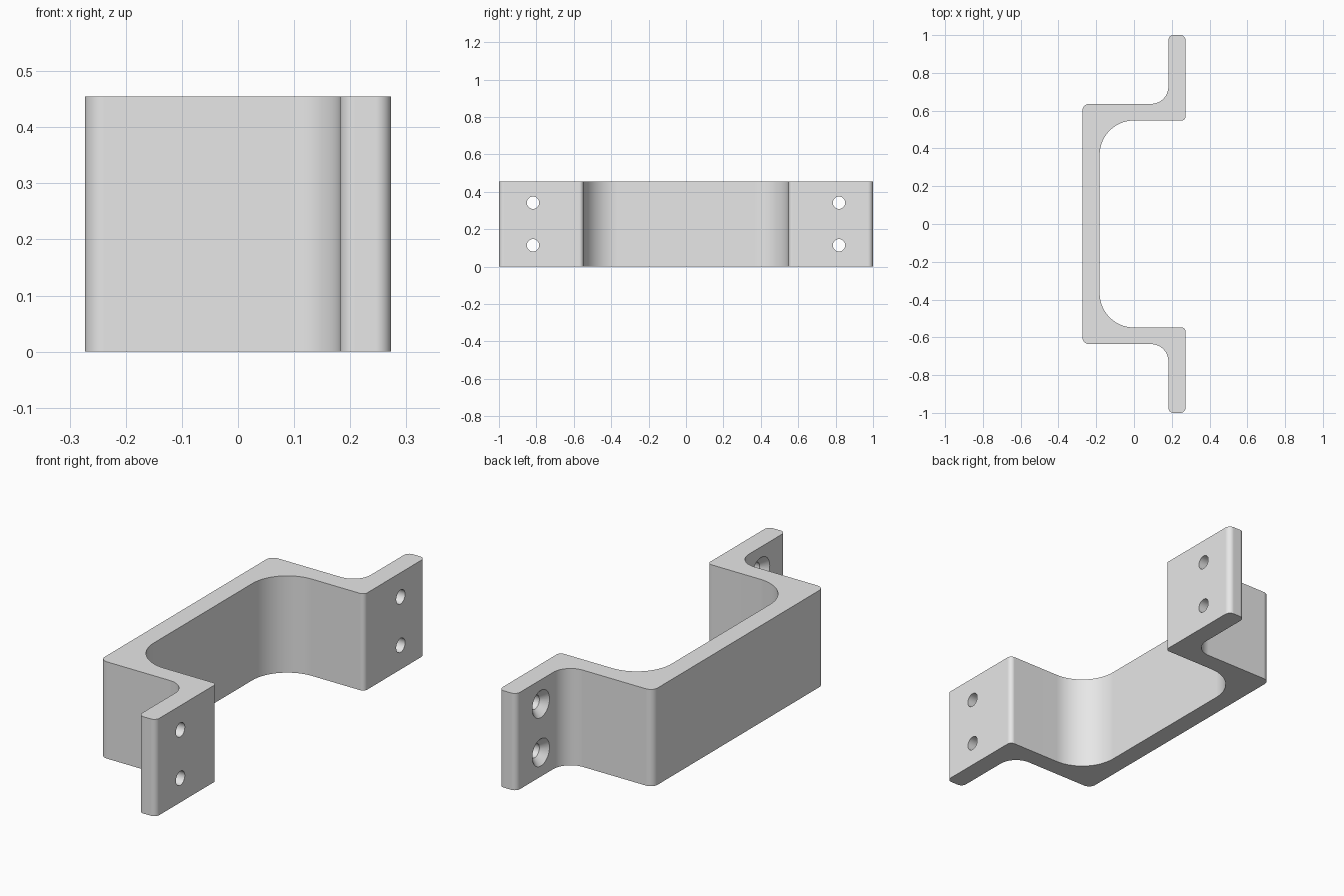
import bpy, bmesh
from math import pi, sin, cos
from mathutils import Vector

if "Cube" in bpy.data.objects:
    bpy.data.objects.remove(bpy.data.objects["Cube"], do_unlink=True)

HEIGHT = 0.455

grey = bpy.data.materials.new("plain grey")
grey.use_nodes = True
grey.diffuse_color = (0.8, 0.8, 0.8, 1)
grey.node_tree.nodes["Principled BSDF"].inputs["Base Color"].default_value = (0.8, 0.8, 0.8, 1)


def make_object(name, bm):
    bmesh.ops.recalc_face_normals(bm, faces=bm.faces)
    mesh = bpy.data.meshes.new(name)
    bm.to_mesh(mesh)
    bm.free()
    mesh.materials.append(grey)
    obj = bpy.data.objects.new(name, mesh)
    bpy.context.collection.objects.link(obj)
    return obj


def rounded(corners, steps=14):
    """Replace each right-angled corner (x, y, radius) by an arc."""
    points = []
    for i, (x, y, r) in enumerate(corners):
        p = Vector((x, y))
        a = (Vector(corners[i - 1][:2]) - p).normalized()
        b = (Vector(corners[(i + 1) % len(corners)][:2]) - p).normalized()
        for k in range(steps + 1):
            t = k / steps * pi / 2
            points.append(p + r * (a * (1 - sin(t)) + b * (1 - cos(t))))
    return points


# Bracket strip: half outline mirrored across y, then extruded upwards
half = [
    (-0.182, 0.548, 0.182),
    (0.273, 0.548, 0.022),
    (0.273, 1.0, 0.027),
    (0.182, 1.0, 0.027),
    (0.182, 0.636, 0.091),
    (-0.273, 0.636, 0.036),
]
outline = half + [(x, -y, r) for x, y, r in reversed(half)]
bm = bmesh.new()
base = bm.faces.new([bm.verts.new((p.x, p.y, 0)) for p in rounded(outline)])
top = bmesh.ops.extrude_face_region(bm, geom=[base], use_keep_orig=True)
bmesh.ops.translate(bm, vec=(0, 0, HEIGHT),
                    verts=[v for v in top["geom"] if isinstance(v, bmesh.types.BMVert)])
bracket = make_object("bracket", bm)

# Countersunk screw holes through both flanges
bm = bmesh.new()
SIDES = 40
for y in (-0.818, 0.818):
    for z in (HEIGHT / 4, HEIGHT * 3 / 4):
        rings = []
        for x, r in ((0.16, 0.086), (0.213, 0.033), (0.3, 0.033)):
            rings.append([bm.verts.new((x, y + r * cos(2 * pi * k / SIDES),
                                        z + r * sin(2 * pi * k / SIDES)))
                          for k in range(SIDES)])
        for lower, upper in zip(rings, rings[1:]):
            for k in range(SIDES):
                n = (k + 1) % SIDES
                bm.faces.new((lower[k], lower[n], upper[n], upper[k]))
        bm.faces.new(rings[0])
        bm.faces.new(rings[-1])
cutter = make_object("screw_hole_cutter", bm)
cutter.hide_render = True

cut = bracket.modifiers.new("screw holes", "BOOLEAN")
cut.operation = "DIFFERENCE"
cut.solver = "EXACT"
cut.object = cutter

bpy.ops.object.select_all(action="DESELECT")
bracket.select_set(True)
bpy.context.view_layer.objects.active = bracket
bpy.ops.object.modifier_apply(modifier=cut.name)
bpy.data.objects.remove(cutter, do_unlink=True)

# Smooth fillets with flat plates kept flat
bpy.ops.object.shade_smooth_by_angle(angle=pi / 6)
weighted = bracket.modifiers.new("flat plates", "WEIGHTED_NORMAL")
weighted.keep_sharp = True
